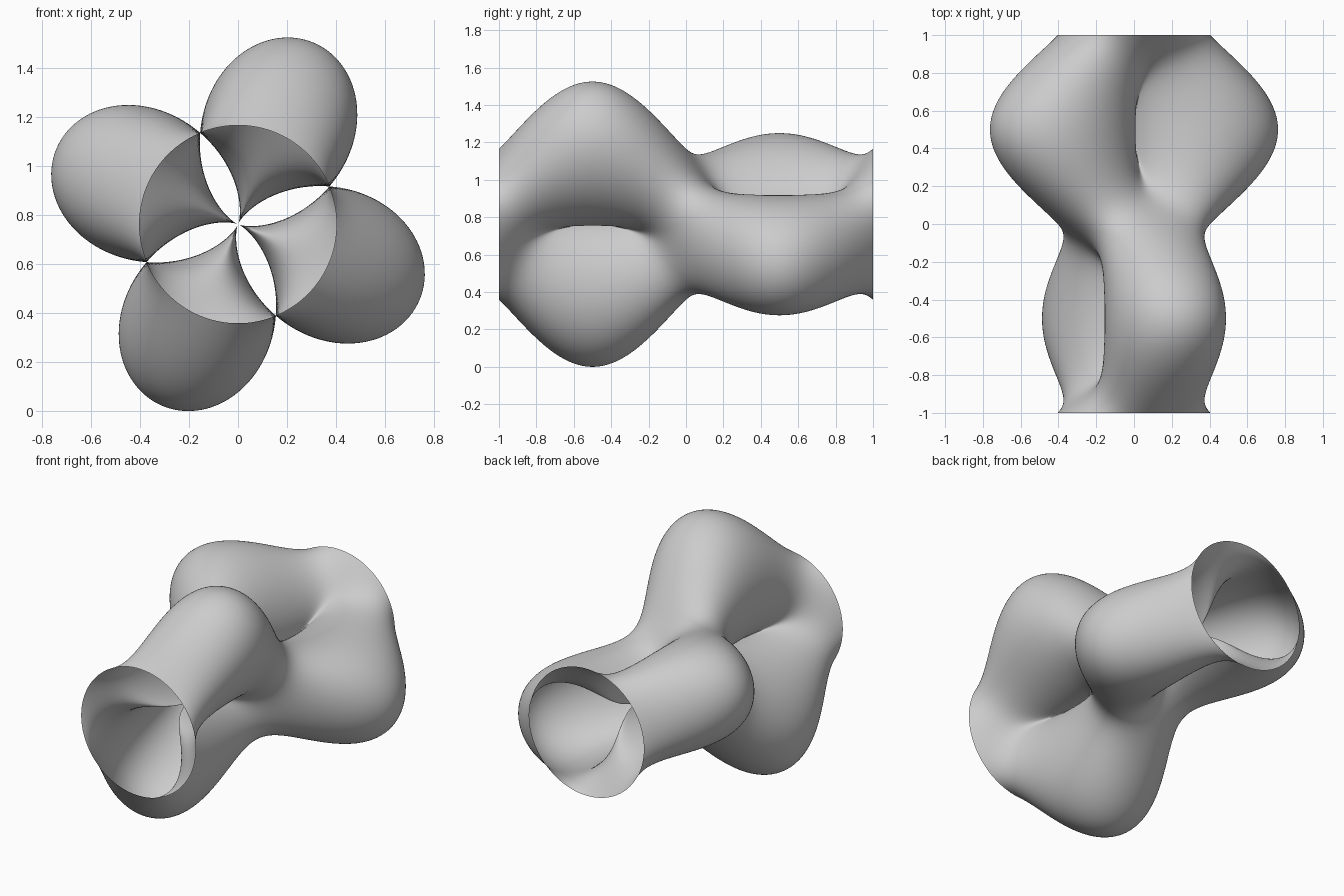
import bpy, bmesh
from math import sin, cos, pi, radians

if "Cube" in bpy.data.objects:
    bpy.data.objects.remove(bpy.data.objects["Cube"])

BASE, WAVE = 0.404, 0.399      # tube radius and depth of the pinch
PHASE = radians(67.5)          # direction of the front pair of lobes
RINGS, SEGS = 160, 256

# Open tube along y: two lobes in front, two at right angles behind
bm = bmesh.new()
rings = []
for i in range(RINGS + 1):
    y = -1 + 2 * i / RINGS
    ring = []
    for j in range(SEGS):
        a = PHASE + 2 * pi * j / SEGS
        r = BASE - WAVE * sin(pi * y) * cos(2 * (a - PHASE))
        ring.append(bm.verts.new((r * cos(a), y, r * sin(a))))
    rings.append(ring)
for lower, upper in zip(rings, rings[1:]):
    for j in range(SEGS):
        k = (j + 1) % SEGS
        bm.faces.new((lower[j], upper[j], upper[k], lower[k]))

# Stand it on the ground
bmesh.ops.translate(bm, verts=bm.verts, vec=(0, 0, -min(v.co.z for v in bm.verts)))
bm.normal_update()
# Outward normals: the surface is a simple tube, so test one end face
bm.faces.ensure_lookup_table()
f = bm.faces[0]
c = f.calc_center_median()
if f.normal.x * c.x + f.normal.z * (c.z - 0.765) < 0:
    bmesh.ops.reverse_faces(bm, faces=bm.faces)
for f in bm.faces:
    f.smooth = True

mesh = bpy.data.meshes.new("lobed_tube")
bm.to_mesh(mesh)
bm.free()
bpy.context.collection.objects.link(bpy.data.objects.new("lobed_tube", mesh))
